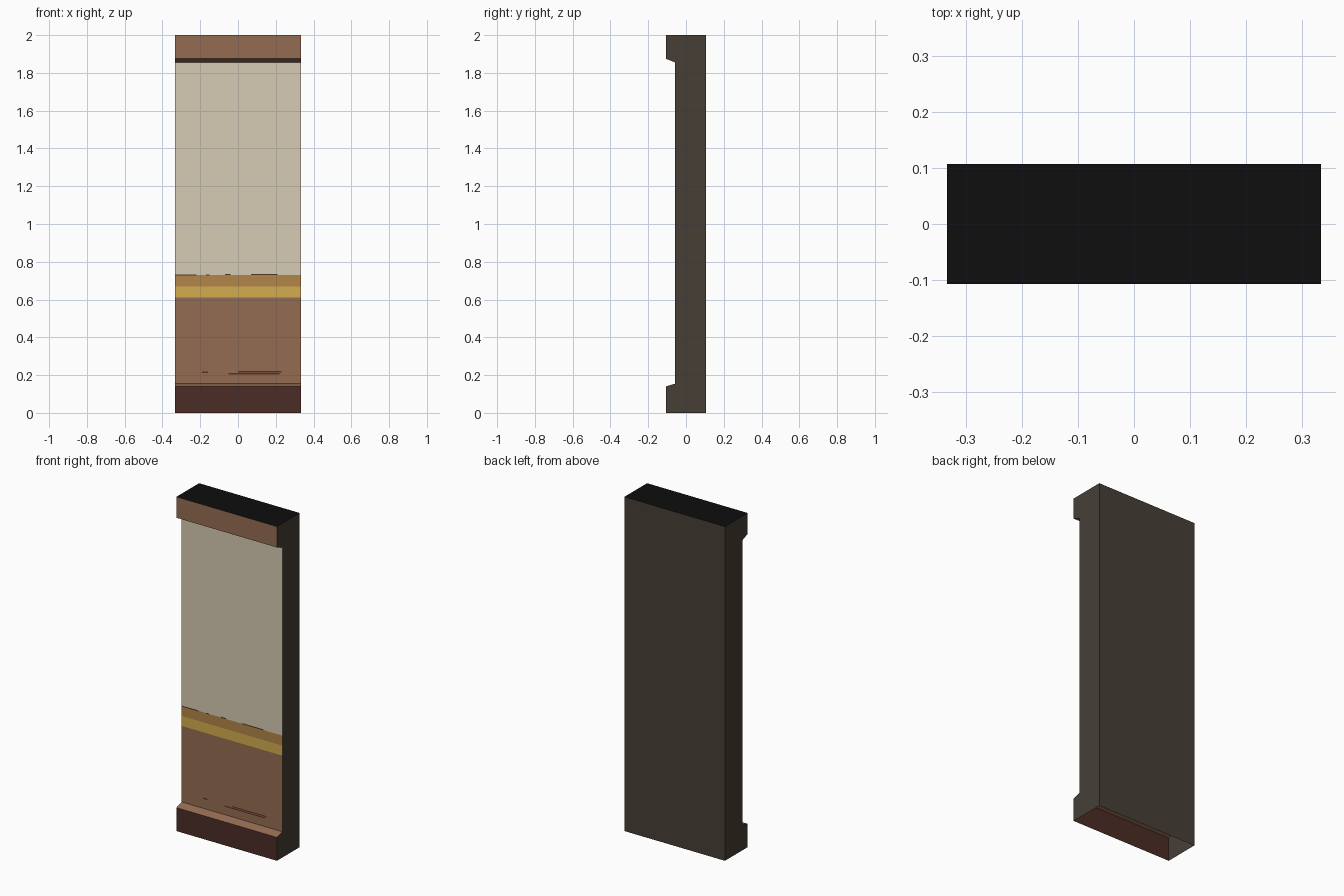
import bpy, bmesh

if "Cube" in bpy.data.objects:
    bpy.data.objects.remove(bpy.data.objects["Cube"])

HALF_W = 0.333

def mat(name, rgb):
    lin = [((c / 255 + 0.055) / 1.055) ** 2.4 for c in rgb]
    m = bpy.data.materials.new(name)
    m.diffuse_color = (*lin, 1)
    m.use_nodes = True
    m.node_tree.nodes["Principled BSDF"].inputs["Base Color"].default_value = m.diffuse_color
    return m

MATS = {
    "cream": mat("cream plaster", (214, 204, 180)),
    "ochre": mat("ochre band", (178, 134, 74)),
    "gold": mat("gold band", (212, 172, 78)),
    "brown": mat("brown panelling", (148, 108, 82)),
    "skirting": mat("dark red brown", (76, 44, 37)),
    "side": mat("dark grey brown", (70, 63, 54)),
    "black": mat("black top", (14, 14, 14)),
    "scratch": mat("scratch brown", (84, 50, 34)),
}
KEYS = list(MATS)

def finish(bm, name):
    me = bpy.data.meshes.new(name)
    bm.to_mesh(me)
    bm.free()
    for m in MATS.values():
        me.materials.append(m)
    ob = bpy.data.objects.new(name, me)
    bpy.context.collection.objects.link(ob)
    return ob

# Wall shell: side profile (y, z) and the colour of the strip after each point
profile = [
    (-0.107, 0.0, "skirting"), (-0.107, 0.14, "brown"),
    (-0.057, 0.155, "brown"), (-0.057, 0.61, "gold"),
    (-0.057, 0.67, "ochre"), (-0.057, 0.73, "cream"),
    (-0.057, 1.855, "brown"), (-0.107, 1.875, "brown"),
    (-0.107, 2.0, "black"), (0.107, 2.0, "side"), (0.107, 0.0, None),
]
bm = bmesh.new()
left = [bm.verts.new((-HALF_W, y, z)) for y, z, _ in profile]
right = [bm.verts.new((HALF_W, y, z)) for y, z, _ in profile]
for i in range(len(profile) - 1):
    f = bm.faces.new((left[i], right[i], right[i + 1], left[i + 1]))
    f.material_index = KEYS.index(profile[i][2])
# End caps; the underside stays open
for loop in (left, right[::-1]):
    bm.faces.new(loop).material_index = KEYS.index("side")
finish(bm, "wall_panel")

# Thin painted scratches: x start, x end, z, height
def plates(name, rows, y):
    bm = bmesh.new()
    for x0, x1, z, h in rows:
        vs = [bm.verts.new(p) for p in
              ((x0, y, z), (x1, y, z), (x1, y, z + h), (x0, y, z + h))]
        bm.faces.new(vs).material_index = KEYS.index("scratch")
    finish(bm, name)

plates("lower_scratches", [(-0.19, -0.16, 0.212, 0.008), (-0.05, 0.22, 0.204, 0.007),
                           (0.0, 0.23, 0.215, 0.006)], -0.0585)
plates("upper_scratches", [(-0.33, -0.22, 0.727, 0.006), (-0.17, -0.15, 0.727, 0.006),
                           (-0.07, -0.04, 0.729, 0.007), (0.07, 0.21, 0.729, 0.006)], -0.0585)
